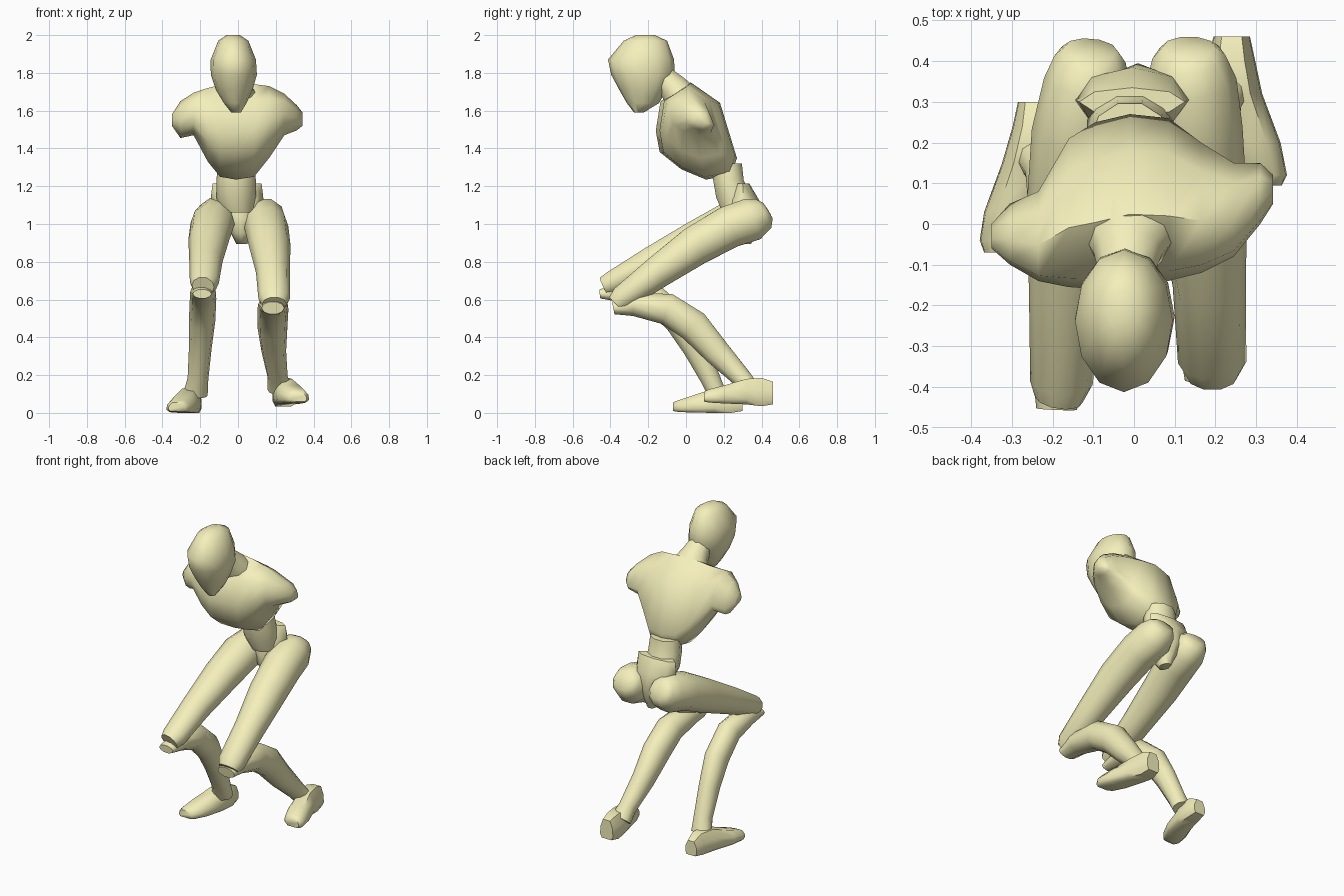
import bpy, bmesh
from math import cos, sin, pi
from mathutils import Vector


def make_object(name, rings, angle=1.05):
    """Skin a list of equal rings, cap both ends, shade smooth."""
    bm = bmesh.new()
    vs = [[bm.verts.new(p) for p in r] for r in rings]
    n = len(vs[0])
    for a, b in zip(vs, vs[1:]):
        for i in range(n):
            j = (i + 1) % n
            bm.faces.new((a[i], a[j], b[j], b[i]))
    bm.faces.new(vs[0])
    bm.faces.new(vs[-1])
    bmesh.ops.recalc_face_normals(bm, faces=bm.faces)
    me = bpy.data.meshes.new(name)
    bm.to_mesh(me)
    bm.free()
    ob = bpy.data.objects.new(name, me)
    bpy.context.collection.objects.link(ob)
    me.materials.append(mat)
    bpy.ops.object.select_all(action='DESELECT')
    ob.select_set(True)
    bpy.context.view_layer.objects.active = ob
    bpy.ops.object.shade_smooth_by_angle(angle=angle)
    return ob


def loft(name, rows, n=10, normal=None):
    """Rows are x, y, z, half width, half depth along a path."""
    pts = [Vector(r[:3]) for r in rows]
    rings = []
    for k, r in enumerate(rows):
        t = Vector(normal) if normal else pts[min(k + 1, len(pts) - 1)] - pts[max(k - 1, 0)]
        t.normalize()
        u = Vector((1, 0, 0))
        u = (u - t * u.dot(t)).normalized()
        v = t.cross(u)
        rings.append([pts[k] + u * r[3] * cos(2 * pi * i / n) + v * r[4] * sin(2 * pi * i / n)
                      for i in range(n)])
    return make_object(name, rings)


mat = bpy.data.materials.new("pale_yellow")
mat.diffuse_color = (0.91, 0.87, 0.5, 1)
UP = (0, 0, 1)

# Head: egg tapering to the chin
loft("head", [(-.025, -.215, 2.0, .035, .05), (-.025, -.215, 1.97, .08, .115),
              (-.025, -.238, 1.87, .12, .175), (-.022, -.228, 1.79, .122, .168),
              (-.02, -.228, 1.71, .097, .125), (-.015, -.228, 1.64, .06, .085),
              (-.01, -.25, 1.59, .025, .025)], 12, UP)

# Neck
loft("neck", [(-.01, .05, 1.58, .15, .1), (-.01, -.01, 1.65, .13, .1),
              (-.015, -.07, 1.725, .085, .08), (-.02, -.13, 1.79, .065, .06)], 10)

# Torso: one side profile (depth, height), fitted at stations across the shoulders
profile = [(.4, 1), (.78, .79), (1, .22), (.92, .05), (.6, 0),
           (.3, .1), (.05, .27), (0, .5), (.06, .82)]
stations = [(-.35, -.06, .0, 1.52, 1.58), (-.305, -.1, .05, 1.455, 1.65),
            (-.235, -.14, .08, 1.47, 1.695), (-.16, -.155, .21, 1.33, 1.72),
            (-.095, -.16, .25, 1.25, 1.735), (-.01, -.14, .27, 1.235, 1.75),
            (.085, -.14, .26, 1.25, 1.74), (.165, -.12, .2, 1.35, 1.73),
            (.245, -.08, .15, 1.47, 1.69), (.31, .0, .15, 1.495, 1.63),
            (.342, .05, .12, 1.52, 1.59)]
make_object("torso", [[(x, y0 + (y1 - y0) * a, z0 + (z1 - z0) * b) for a, b in profile]
                      for x, y0, y1, z0, z1 in stations])

# Waist and pelvis
loft("waist", [(-.01, .215, 1.32, .095, .085), (-.01, .225, 1.23, .105, .085),
               (-.01, .255, 1.14, .105, .1), (0, .28, 1.06, .09, .09)], 10, UP)
loft("pelvis", [(-.005, .3, 1.215, .13, .035), (-.005, .305, 1.13, .14, .08),
                (.01, .3, 1.03, .1, .095), (.018, .29, .95, .055, .08),
                (.02, .3, .895, .03, .045)], 8, UP)

# Legs: thigh, shin and foot on each side
loft("thigh_left", [(.135, .435, 1.07, .065, .05), (.135, .41, 1.055, .09, .09),
                    (.14, .35, 1.025, .112, .12), (.15, .23, .985, .117, .118),
                    (.168, .05, .885, .11, .11), (.185, -.15, .745, .09, .09),
                    (.192, -.34, .605, .084, .07), (.192, -.37, .575, .065, .055)])
loft("thigh_right", [(-.105, .43, 1.07, .065, .05), (-.108, .405, 1.055, .088, .09),
                     (-.115, .345, 1.03, .107, .117), (-.135, .22, 1.0, .117, .115),
                     (-.155, .05, .915, .108, .105), (-.17, -.18, .8, .088, .085),
                     (-.178, -.39, .69, .077, .064), (-.185, -.43, .67, .06, .055)])
loft("shin_left", [(.185, -.385, .555, .06, .035), (.185, -.28, .575, .078, .065),
                   (.185, -.1, .55, .082, .088), (.182, .04, .46, .08, .09),
                   (.19, .16, .325, .065, .075), (.21, .29, .19, .053, .055),
                   (.22, .34, .13, .065, .05)])
loft("shin_right", [(-.19, -.455, .63, .05, .025), (-.185, -.33, .64, .068, .06),
                    (-.185, -.17, .605, .07, .078), (-.19, -.04, .49, .07, .08),
                    (-.2, .05, .34, .06, .068), (-.212, .13, .18, .055, .055),
                    (-.225, .165, .1, .065, .05)])

# Feet: sections from heel to toe as x centre, y, half width, base z, top z
feet = {"foot_left": [(.24, .46, .045, .045, .165), (.24, .4, .058, .035, .185),
                      (.25, .32, .065, .045, .18), (.285, .2, .075, .05, .145),
                      (.31, .12, .066, .055, .125), (.318, .095, .045, .06, .11)],
        "foot_right": [(-.245, .3, .04, .01, .1), (-.245, .24, .053, 0, .13),
                       (-.26, .15, .064, 0, .13), (-.295, .03, .073, .002, .09),
                       (-.317, -.04, .062, .005, .067), (-.325, -.07, .043, .01, .055)]}
section = [(-.75, 0), (.75, 0), (1, .2), (.95, .6), (.55, 1), (-.55, 1), (-.95, .6), (-1, .2)]
for name, rows in feet.items():
    make_object(name, [[(x + w * a, y, z0 + (z1 - z0) * b) for a, b in section]
                       for x, y, w, z0, z1 in rows])
